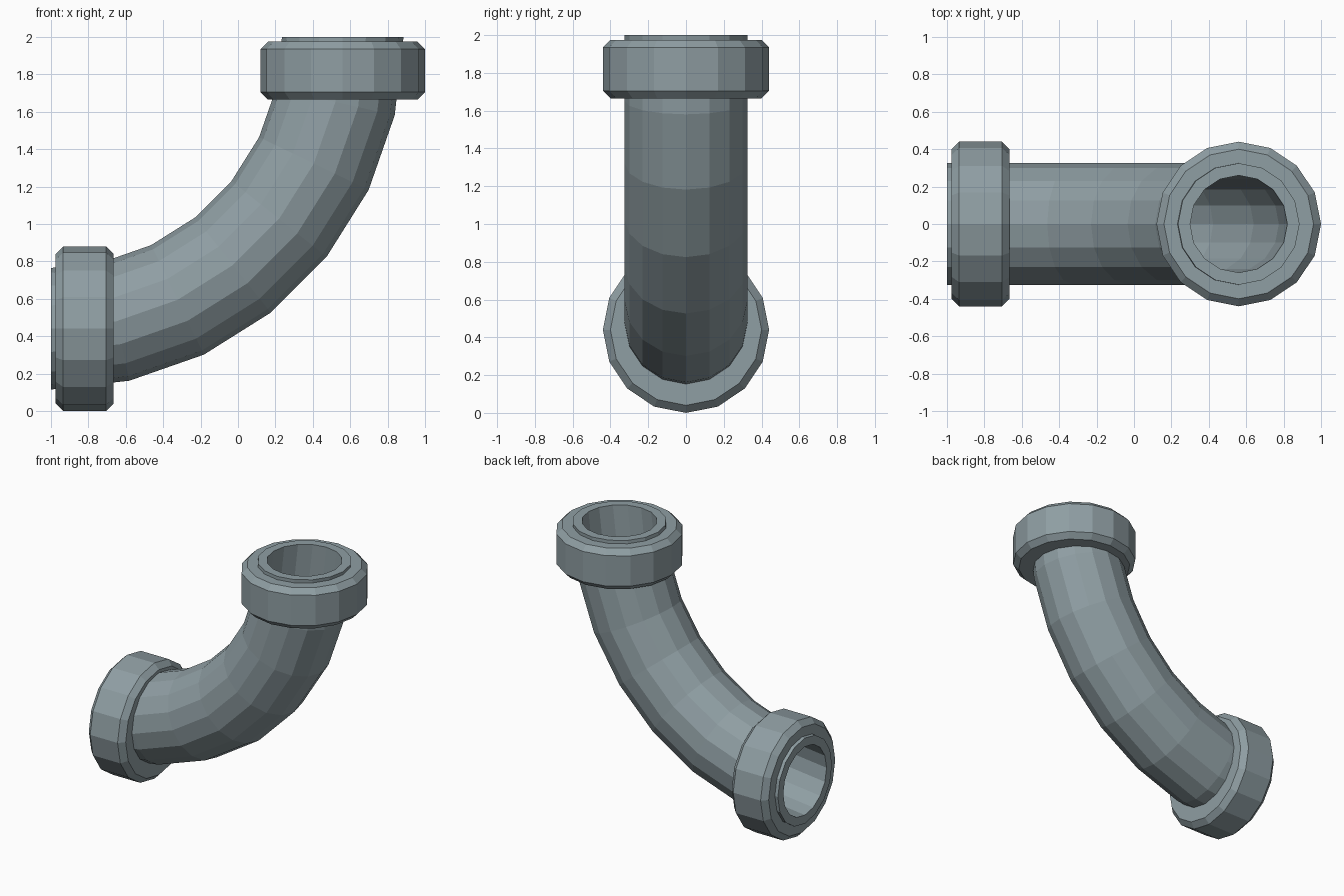
import bpy, bmesh
from math import sin, cos, pi, radians
from mathutils import Vector

SIDES = 16
BEND_CENTRE = Vector((-1, 0, 2))
BEND_RADIUS = 1.56
PIPE_RADIUS, BORE_RADIUS = 0.325, 0.26
BEND_STEPS = 7

cube = bpy.data.objects.get("Cube")
if cube:
    bpy.data.objects.remove(cube, do_unlink=True)

# Single painted-metal colour
metal = bpy.data.materials.new("blue grey metal")
metal.use_nodes = True
colour = (0.275, 0.342, 0.366, 1)
metal.diffuse_color = colour
metal.node_tree.nodes["Principled BSDF"].inputs["Base Color"].default_value = colour


def ring(angle, radius, shift=0):
    """Circle of points across the bend at an angle, moved along its tangent."""
    out = Vector((cos(angle), 0, -sin(angle)))
    along = Vector((-sin(angle), 0, -cos(angle)))
    middle = BEND_CENTRE + out * BEND_RADIUS + along * shift
    side = Vector((0, 1, 0))
    turns = [2 * pi * i / SIDES for i in range(SIDES)]
    return [middle + radius * (out * cos(t) + side * sin(t)) for t in turns]


def closed_loft(name, rings):
    """Skin a closed sequence of rings into a hollow, flat-shaded solid."""
    bm = bmesh.new()
    loops = [[bm.verts.new(p) for p in r] for r in rings]
    for k, a in enumerate(loops):
        b = loops[(k + 1) % len(loops)]
        for i in range(SIDES):
            j = (i + 1) % SIDES
            bm.faces.new((a[i], a[j], b[j], b[i]))
    bmesh.ops.recalc_face_normals(bm, faces=bm.faces)
    mesh = bpy.data.meshes.new(name)
    bm.to_mesh(mesh)
    bm.free()
    mesh.materials.append(metal)
    obj = bpy.data.objects.new(name, mesh)
    bpy.context.collection.objects.link(obj)
    return obj


# Bent pipe: outer wall one way, bore back again
angles = [radians(90) * i / BEND_STEPS for i in range(BEND_STEPS + 1)]
closed_loft("bent_pipe",
            [ring(a, PIPE_RADIUS) for a in angles] +
            [ring(a, BORE_RADIUS) for a in reversed(angles)])

# Chamfered collars at both ends: (distance from pipe mouth, radius)
profile = [(0.025, 0.31), (0.025, 0.40), (0.065, 0.44),
           (0.295, 0.44), (0.335, 0.40), (0.335, 0.285), (0.31, 0.31)]
for name, angle, sign in (("upper_collar", 0, 1), ("lower_collar", pi / 2, -1)):
    closed_loft(name, [ring(angle, r, sign * d) for d, r in profile])
